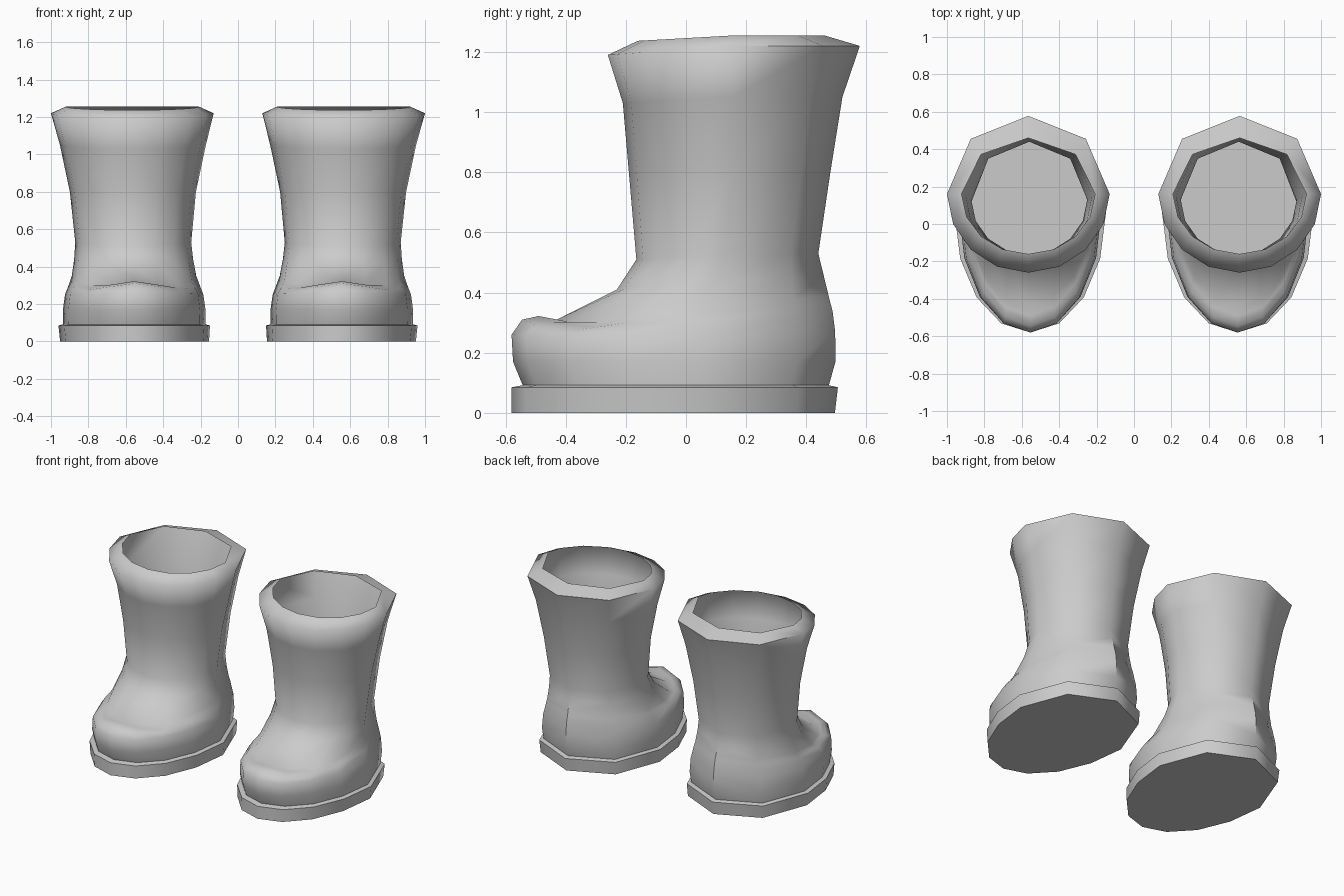
import bpy, bmesh, math

if "Cube" in bpy.data.objects:
    bpy.data.objects.remove(bpy.data.objects["Cube"])

grey = bpy.data.materials.new("light_grey")
grey.diffuse_color = (0.6, 0.6, 0.6, 1)
grey.use_nodes = True
grey.node_tree.nodes["Principled BSDF"].inputs["Base Color"].default_value = grey.diffuse_color

# Coarse octagonal steps round the heel, finer steps round the toe
ANGLES = [math.radians(a) for a in
          (0, 45, 90, 135, 180, 202.5, 225, 247.5, 270, 292.5, 315, 337.5)]

# Rings from sole to rim:
# z front, z side, z back, y front, y middle, y back, half width, centre x, corner dip
RINGS = [
    (0, 0, 0, -.58, .06, .495, .398, .553, 0),              # sole bottom
    (.085, .085, .085, -.58, .06, .505, .405, .555, 0),     # sole top
    (.092, .092, .092, -.543, .06, .475, .38, .555, 0),     # welt
    (.17, .17, .17, -.575, .06, .497, .381, .555, 0),       # foot
    (.26, .25, .27, -.58, .06, .496, .37, .555, 0),
    (.31, .31, .34, -.545, .07, .487, .347, .555, .035),    # toe cap
    (.322, .33, .365, -.49, .08, .48, .34, .555, .04),
    (.31, .35, .39, -.43, .08, .474, .333, .556, .02),      # instep
    (.41, .44, .46, -.23, .10, .457, .318, .558, 0),
    (.51, .53, .53, -.165, .13, .44, .31, .56, 0),          # ankle
    (.80, .80, .80, -.19, .15, .48, .337, .562, 0),         # shaft
    (1.03, 1.05, 1.05, -.21, .16, .52, .39, .562, 0),
    (1.19, 1.22, 1.22, -.26, .16, .578, .435, .565, 0),     # rim outer edge
    (1.237, 1.255, 1.255, -.16, .16, .46, .357, .565, 0),   # rim inner edge
]


def ring_point(ring, a, side):
    zf, zm, zb, yf, yc, yb, hw, cx, dip = ring
    s = math.sin(a)
    x = side * (cx + hw * math.cos(a))
    if s >= 0:
        return x, yc + (yb - yc) * s, zm + (zb - zm) * s
    return x, yc + (yc - yf) * s, zm - (zf - zm) * s - dip * math.sin(2 * a) ** 2


def make_boot(name, side):
    bm = bmesh.new()
    loops = [[bm.verts.new(ring_point(r, a, side)) for a in ANGLES] for r in RINGS]
    n = len(ANGLES)
    for low, high in zip(loops, loops[1:]):
        for i in range(n):
            j = (i + 1) % n
            bm.faces.new((low[i], low[j], high[j], high[i]))
    bm.faces.new(loops[0][::-1])
    if side < 0:
        bmesh.ops.reverse_faces(bm, faces=bm.faces[:])
    bm.normal_update()
    # Smooth leather, crisp sole and back of the rim, rounded front of the rim
    for f in bm.faces:
        f.smooth = True
    for e in bm.edges:
        front_rim = all(v.co.z > 1.1 and v.co.y < 0.17 for v in e.verts)
        e.smooth = front_rim or e.calc_face_angle(0) < math.radians(50)
    mesh = bpy.data.meshes.new(name)
    bm.to_mesh(mesh)
    bm.free()
    mesh.materials.append(grey)
    bpy.context.collection.objects.link(bpy.data.objects.new(name, mesh))


make_boot("right_boot", 1)
make_boot("left_boot", -1)
